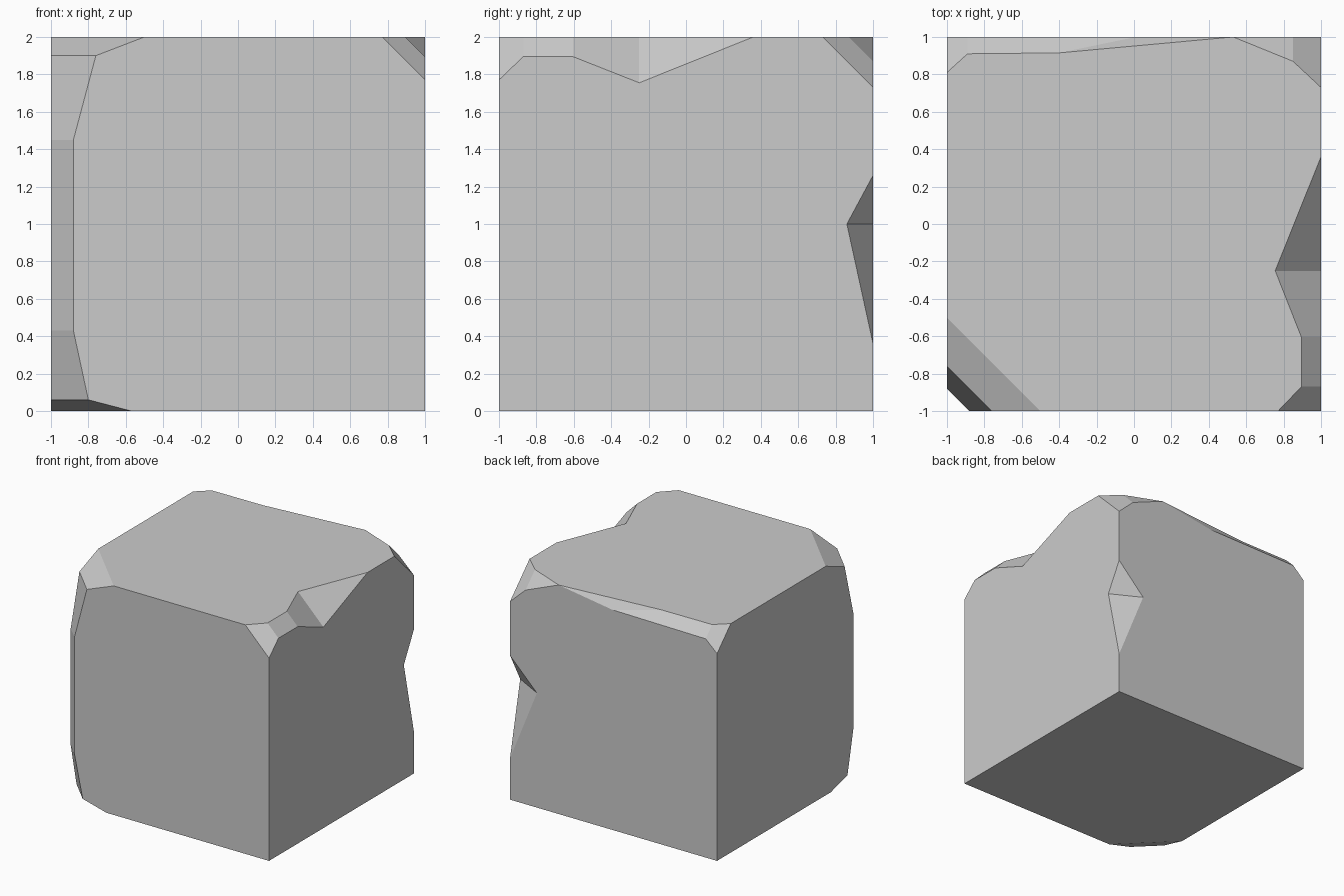
import bpy, bmesh

if "Cube" in bpy.data.objects:
    bpy.data.objects.remove(bpy.data.objects["Cube"])

# Chipped edges: each profile gives matching points on the two faces meeting there.
# Front-left vertical edge: (height, chip width)
fl = [(0, .43), (.06, .2), (.43, .12), (1.45, .12), (1.9, .24), (2, .5)]
fl_front = [(-1 + d, -1, z) for z, d in fl]
fl_left = [(-1, -1 + d, z) for z, d in fl]

# Top-right edge: (y, chip width)
tr = [(-1, .23), (-.87, .105), (-.605, .105), (-.25, .245), (.36, 0)]
tr_top = [(1 - d, y, 2) for y, d in tr]
tr_right = [(1, y, 2 - d) for y, d in tr]

# Top-back edge: (x, width) on the top face and on the back face
tb_t = [(-1, .19), (-.89, .09), (-.4, .085), (.53, 0), (.85, .13), (1, .27)]
tb_b = [(-1, .19), (-.89, .09), (.01, .078), (.53, 0), (.85, .13), (1, .27)]
tb_top = [(x, 1 - d, 2) for x, d in tb_t]
tb_back = [(x, 1, 2 - d) for x, d in tb_b]

# Back-right vertical edge: notch, from top to bottom
nk_right = [(1, 1, 1.26), (1, .86, 1), (1, 1, .36)]
nk_back = [(1, 1, 1.26), (.74, 1, 1), (1, 1, .36)]

# Untouched bottom corners
front_right, back_right, back_left = (1, -1, 0), (1, 1, 0), (-1, 1, 0)

bm = bmesh.new()
cache = {}


def vert(p):
    key = tuple(round(c, 4) for c in p)
    if key not in cache:
        cache[key] = bm.verts.new(key)
    return cache[key]


def face(points):
    loop = list(dict.fromkeys(vert(p) for p in points))
    if len(loop) > 2:
        bm.faces.new(loop)


def strip(a, b):
    for i in range(len(a) - 1):
        face([a[i], a[i + 1], b[i + 1], b[i]])


# Chip facets
for a, b in ((fl_front, fl_left), (tr_top, tr_right), (tb_top, tb_back), (nk_right, nk_back)):
    strip(a, b)

# Six big faces
face(fl_front + [tr_top[0], tr_right[0], front_right])
face(fl_left + [tb_top[0], tb_back[0], back_left])
face([fl_front[0], front_right, back_right, back_left, fl_left[0]])
face([fl_left[-1], fl_front[-1]] + tr_top + tb_top[::-1])
face([front_right] + tr_right + [tb_top[-1], tb_back[-1]] + nk_right + [back_right])
face([back_left] + tb_back + nk_back + [back_right])

bmesh.ops.recalc_face_normals(bm, faces=bm.faces)
mesh = bpy.data.meshes.new("chipped_block")
bm.to_mesh(mesh)
bm.free()
bpy.context.collection.objects.link(bpy.data.objects.new("chipped_block", mesh))
